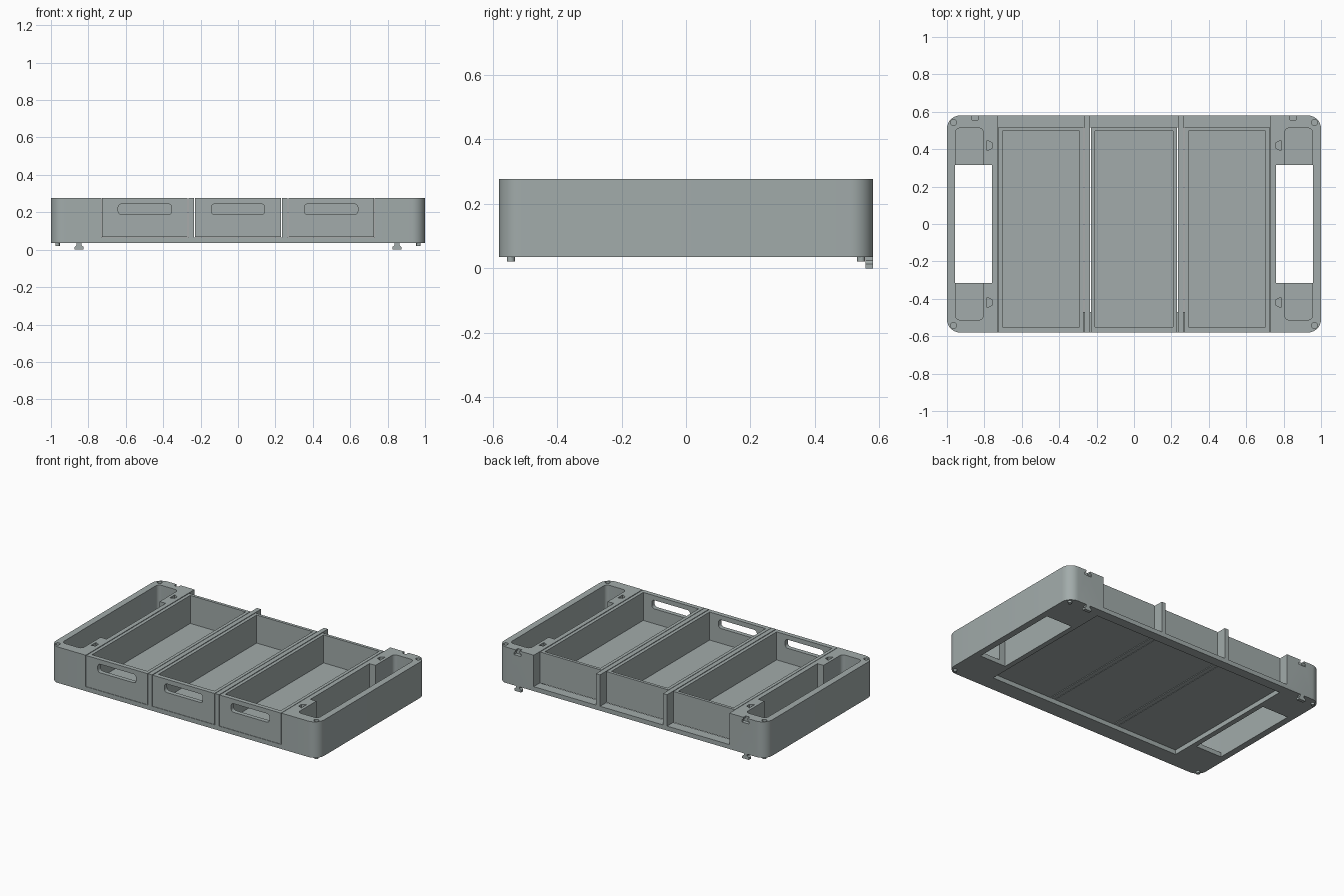
import bpy, bmesh, math

if "Cube" in bpy.data.objects:
    bpy.data.objects.remove(bpy.data.objects["Cube"], do_unlink=True)

GREY = bpy.data.materials.new("grey plastic")
GREY.use_nodes = True
COLOR = (0.36, 0.41, 0.405, 1)
GREY.diffuse_color = COLOR
GREY.node_tree.nodes["Principled BSDF"].inputs["Base Color"].default_value = COLOR

BASE, FLOOR, TOP = 0.035, 0.065, 0.277
HALF_Y, END_X = 0.58, 0.73


def rounded(x0, x1, y0, y1, r=0.0, steps=8):
    """Outline of a rectangle with rounded corners, anticlockwise."""
    if r == 0:
        return [(x0, y0), (x1, y0), (x1, y1), (x0, y1)]
    pts = []
    centres = [(x1 - r, y1 - r), (x0 + r, y1 - r), (x0 + r, y0 + r), (x1 - r, y0 + r)]
    for k, (cx, cy) in enumerate(centres):
        for i in range(steps + 1):
            a = math.pi / 2 * (k + i / steps)
            pts.append((cx + r * math.cos(a), cy + r * math.sin(a)))
    return pts


def circle(cx, cy, r, n=20):
    return [(cx + r * math.cos(math.tau * i / n), cy + r * math.sin(math.tau * i / n))
            for i in range(n)]


def prism(name, outline, a, b, axis="z"):
    """Extrude an outline from a to b: xy outline along z, or xz outline along y."""
    bm = bmesh.new()
    place = (lambda p: (p[0], p[1], a)) if axis == "z" else (lambda p: (p[0], a, p[1]))
    face = bm.faces.new([bm.verts.new(place(p)) for p in outline])
    ext = bmesh.ops.extrude_face_region(bm, geom=[face])
    move = (0, 0, b - a) if axis == "z" else (0, b - a, 0)
    bmesh.ops.translate(bm, vec=move,
                        verts=[v for v in ext["geom"] if isinstance(v, bmesh.types.BMVert)])
    bmesh.ops.recalc_face_normals(bm, faces=bm.faces)
    mesh = bpy.data.meshes.new(name)
    bm.to_mesh(mesh)
    bm.free()
    mesh.materials.append(GREY)
    obj = bpy.data.objects.new(name, mesh)
    bpy.context.collection.objects.link(obj)
    return obj


def activate(obj):
    bpy.ops.object.select_all(action="DESELECT")
    obj.select_set(True)
    bpy.context.view_layer.objects.active = obj


def cut(target, outline, a, b, axis="z"):
    cutter = prism("cutter", outline, a, b, axis)
    cutter.hide_render = True
    mod = target.modifiers.new("cut", "BOOLEAN")
    mod.operation, mod.solver, mod.object = "DIFFERENCE", "EXACT", cutter
    activate(target)
    bpy.ops.object.modifier_apply(modifier=mod.name)
    bpy.data.objects.remove(cutter, do_unlink=True)


def smooth(obj):
    activate(obj)
    bpy.ops.object.shade_smooth_by_angle(angle=math.radians(30))


# Frame: rounded block with three open bays and an opening under them
frame = prism("frame", rounded(-1, 1, -HALF_Y, HALF_Y, 0.07), BASE, TOP)
BAYS = [(-END_X, -0.265), (-0.235, 0.235), (0.265, END_X)]
for x0, x1 in BAYS:
    cut(frame, rounded(x0, x1, -0.7, 0.7), FLOOR, 0.4)
cut(frame, rounded(-0.725, 0.725, -0.47, 0.515), 0, FLOOR + 0.001)

for s in (-1, 1):
    # End pocket and the large hole through its floor
    x0, x1 = sorted((s * 0.955, s * 0.805))
    cut(frame, rounded(x0, x1, -0.513, 0.513, 0.025), FLOOR, 0.4)
    x0, x1 = sorted((s * 0.956, s * 0.76))
    cut(frame, rounded(x0, x1, -0.315, 0.315), 0, 0.4)

    # Dovetail clip under the back edge, matching slot at the top
    def dovetail(z, grow=0.0):
        half = [(0.013, 0.0), (0.013, -0.012), (0.025, -0.022), (0.025, -0.036)]
        side = [(dx + grow, z + dz) for dx, dz in half]
        pts = side + [(-dx, dz) for dx, dz in reversed(side)]
        return [(s * 0.85 + dx, dz) for dx, dz in pts]

    prism("back_clip", dovetail(BASE + 0.001), 0.557, HALF_Y, "y")
    cut(frame, dovetail(TOP + 0.001, 0.002), 0.555, 0.7, "y")

    for t in (-1, 1):
        # Corner stacking sockets and pegs
        cut(frame, circle(s * 0.965, t * 0.543, 0.016), TOP - 0.015, 0.4)
        peg = prism("stacking_peg", circle(s * 0.965, t * 0.543, 0.012), 0.021, BASE + 0.001)
        smooth(peg)
        # Small dovetail sockets in the inner blocks
        y = t * 0.42
        cut(frame, [(s * 0.785, y - 0.027), (s * 0.757, y - 0.014),
                    (s * 0.757, y + 0.014), (s * 0.785, y + 0.027)], TOP - 0.03, 0.4)
smooth(frame)

# Drawers: open trays with a slotted handle in the front wall
for label, (x0, x1) in zip(("right", "middle", "left"), BAYS):
    x0, x1 = x0 + 0.004, x1 - 0.004
    mid = (x0 + x1) / 2
    drawer = prism(label + "_drawer", rounded(x0, x1, -HALF_Y, 0.517), FLOOR + 0.002, TOP - 0.001)
    cut(drawer, rounded(x0 + 0.022, x1 - 0.022, -0.55, 0.497), FLOOR + 0.022, 0.4)
    cut(drawer, rounded(mid - 0.143, mid + 0.143, 0.187, 0.245, 0.02), -0.7, -0.5, "y")
    smooth(drawer)
